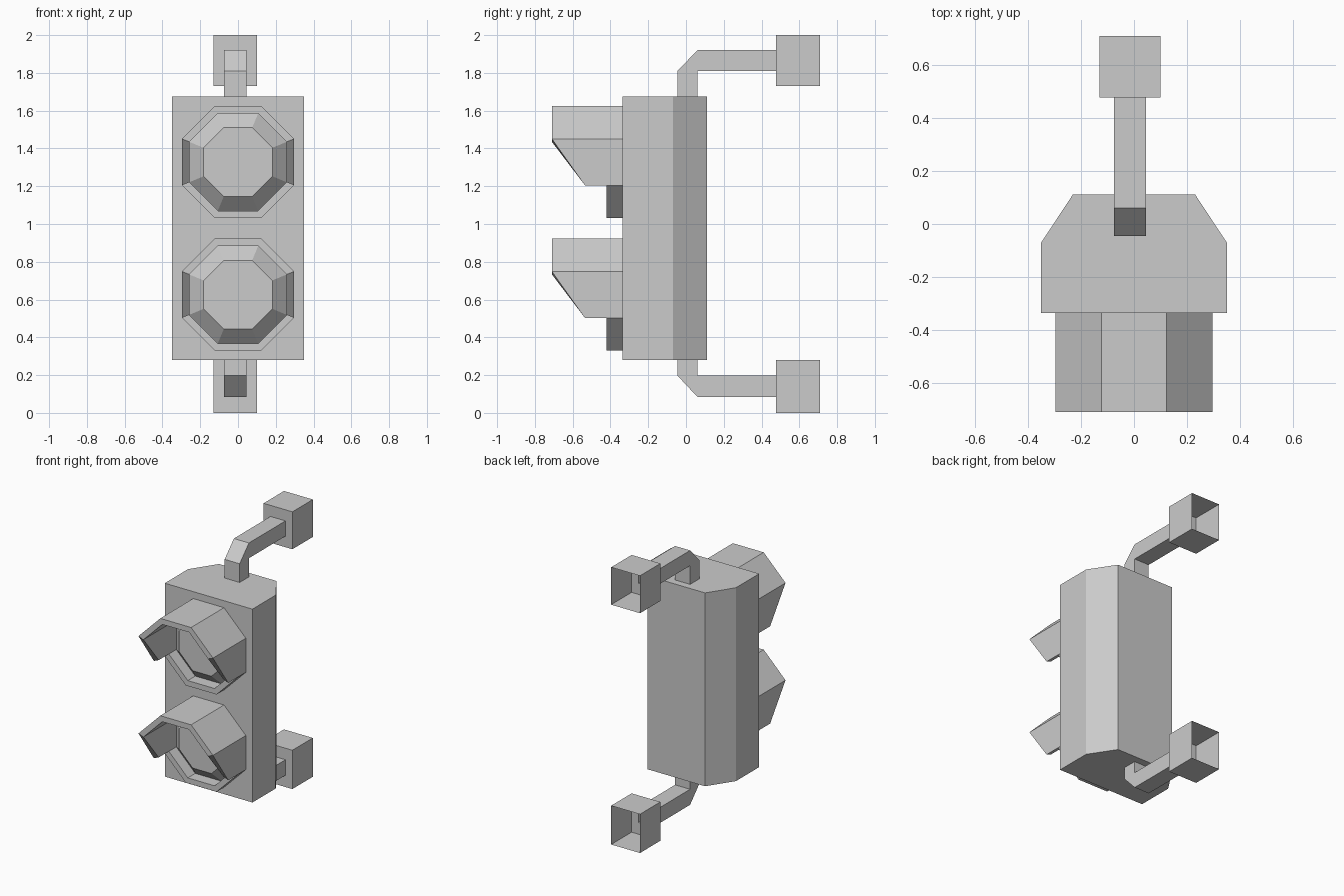
import bpy, bmesh, math

if "Cube" in bpy.data.objects:
    bpy.data.objects.remove(bpy.data.objects["Cube"])

FACE_Y = -0.335      # front plane of the housing


def finish(name, bm):
    bmesh.ops.remove_doubles(bm, verts=bm.verts, dist=1e-4)
    bmesh.ops.recalc_face_normals(bm, faces=bm.faces)
    me = bpy.data.meshes.new(name)
    bm.to_mesh(me)
    bm.free()
    ob = bpy.data.objects.new(name, me)
    bpy.context.collection.objects.link(ob)
    return ob


def quad(bm, *pts):
    # skip repeated points so pinched quads become triangles
    uniq = list(dict.fromkeys(pts))
    if len(uniq) > 2:
        bm.faces.new([bm.verts.new(p) for p in uniq])


def loft(bm, rings):
    for a, b in zip(rings, rings[1:]):
        for i in range(len(a)):
            j = (i + 1) % len(a)
            quad(bm, a[i], a[j], b[j], b[i])


def octagon(apothem, y, cz):
    # vertex 0 is the upper right-hand side corner, counter-clockwise
    r = apothem / math.cos(math.pi / 8)
    return [(r * math.cos(math.pi / 8 + k * math.pi / 4), y,
             cz + r * math.sin(math.pi / 8 + k * math.pi / 4)) for k in range(8)]


# housing: chamfered-back profile extruded upwards
bm = bmesh.new()
profile = [(-0.35, FACE_Y), (0.35, FACE_Y), (0.35, -0.07),
           (0.23, 0.112), (-0.23, 0.112), (-0.35, -0.07)]
base = bm.faces.new([bm.verts.new((x, y, 0.28)) for x, y in profile])
ext = bmesh.ops.extrude_face_region(bm, geom=[base], use_keep_orig=True)
top = [v for v in ext["geom"] if isinstance(v, bmesh.types.BMVert)]
bmesh.ops.translate(bm, verts=top, vec=(0, 0, 1.395))
finish("housing", bm)


def visor(name, cz):
    bm = bmesh.new()
    outer, inner = octagon(0.297, 0, cz), octagon(0.258, 0, cz)

    def at(p, y):
        return (p[0], y, p[2])

    for i in range(8):
        j = (i + 1) % 8
        # hood depth at both ends of the panel; lower three form a short rim
        if i in (4, 5, 6) or i == 3 or i == 7:
            ya, yb = {3: (-0.71, -0.535), 7: (-0.535, -0.71)}.get(i, (-0.42, -0.42))
        else:
            ya = yb = -0.71
        for ring in (outer, inner):
            quad(bm, at(ring[i], FACE_Y), at(ring[j], FACE_Y), at(ring[j], yb), at(ring[i], ya))
        quad(bm, at(outer[i], ya), at(outer[j], yb), at(inner[j], yb), at(inner[i], ya))
    # step between side panels and the rim
    for k in (4, 7):
        quad(bm, at(outer[k], -0.535), at(inner[k], -0.535), at(inner[k], -0.42), at(outer[k], -0.42))
    finish(name, bm)


def lens(name, cz):
    bm = bmesh.new()
    front = octagon(0.182, -0.41, cz)
    loft(bm, [octagon(0.258, FACE_Y, cz), front])
    bm.faces.new([bm.verts.new(p) for p in front])
    finish(name, bm)


for label, cz in (("upper", 1.328), ("lower", 0.626)):
    visor(label + "_visor", cz)
    lens(label + "_lens", cz)


def bracket(name, box_out, box_in, arm_out, arm_in, end):
    # one square-section loft: open socket, bent arm, housing joint
    def ring(x0, x1, po, pi):
        return [(x0, *po), (x1, *po), (x1, *pi), (x0, *pi)]
    bx, ax = (-0.13, 0.10), (-0.075, 0.045)
    rings = [ring(*bx, (0.71, box_out), (0.71, box_in)),
             ring(*bx, (0.477, box_out), (0.477, box_in)),
             ring(*ax, (0.477, arm_out), (0.477, arm_in)),
             ring(*ax, (0.06, arm_out), (0.06, arm_in)),
             ring(*ax, (-0.045, arm_in), (0.06, arm_in)),
             ring(*ax, (-0.045, end), (0.06, end))]
    bm = bmesh.new()
    loft(bm, rings)
    finish(name, bm)


bracket("upper_bracket", 2.0, 1.73, 1.92, 1.81, 1.675)
bracket("lower_bracket", 0.0, 0.28, 0.085, 0.197, 0.28)
